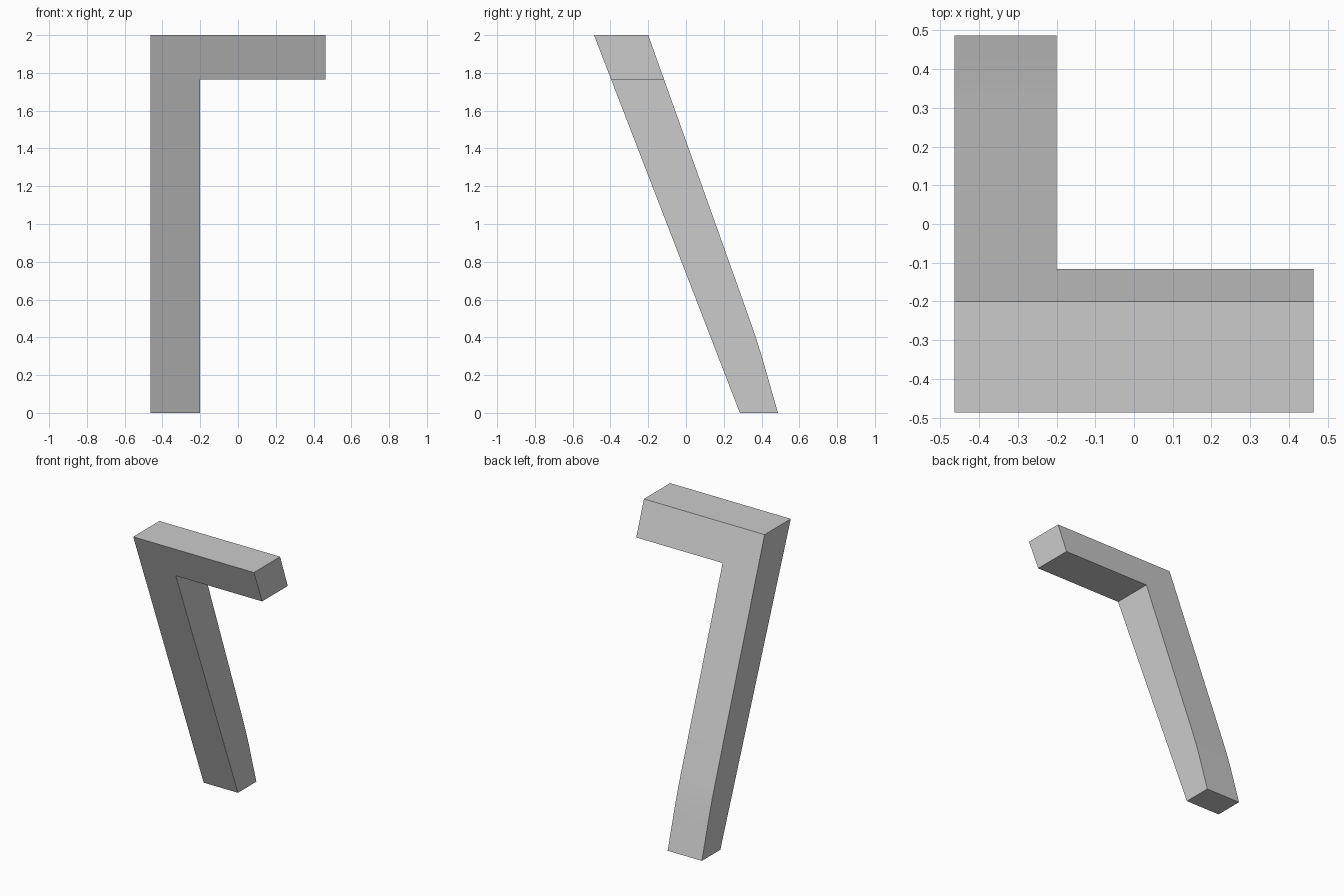
import bpy, bmesh, math

cube = bpy.data.objects.get("Cube")
if cube:
    bpy.data.objects.remove(cube, do_unlink=True)

LEFT_END, POST_EDGE, ARM_END = -0.463, -0.2, 0.463
FRONT_FOOT, FRONT_LEAN = 0.285, 0.386

# Leaning side outline as rows: height, back y (the front is a straight line)
ROWS = [(0, 0.487), (0.28, 0.407), (0.39, 0.373),
        (0.5, 0.335), (1.765, -0.116), (2, -0.2)]

grey = bpy.data.materials.new("plain grey")
grey.use_nodes = True
color = (0.6, 0.6, 0.6, 1)
grey.diffuse_color = color
grey.node_tree.nodes["Principled BSDF"].inputs["Base Color"].default_value = color

bm = bmesh.new()

# Post: four-sided rings stacked along the leaning outline
rings = []
for z, back in ROWS:
    front = FRONT_FOOT - FRONT_LEAN * z
    corners = [(LEFT_END, front), (POST_EDGE, front), (POST_EDGE, back), (LEFT_END, back)]
    rings.append([bm.verts.new((x, y, z)) for x, y in corners])
bm.faces.new(rings[0][::-1])
bm.faces.new(rings[-1])
for low, high in zip(rings, rings[1:]):
    for i in range(4):
        j = (i + 1) % 4
        # The top inner side stays open where the arm joins
        if not (i == 1 and high is rings[-1]):
            bm.faces.new((low[i], low[j], high[j], high[i]))

# Arm: bridge from the opening to a copy of its outline at the far end
root = [rings[-2][1], rings[-2][2], rings[-1][2], rings[-1][1]]
tip = [bm.verts.new((ARM_END, v.co.y, v.co.z)) for v in root]
bm.faces.new(tip)
for i in range(4):
    j = (i + 1) % 4
    bm.faces.new((root[i], root[j], tip[j], tip[i]))

# Merge the flush panels of post and arm
bmesh.ops.recalc_face_normals(bm, faces=bm.faces)
bm.normal_update()
seams = [e for e in bm.edges if e.calc_face_angle() < 0.003]
bmesh.ops.dissolve_edges(bm, edges=seams, use_verts=False)
bm.normal_update()

mesh = bpy.data.meshes.new("angled_bracket")
bm.to_mesh(mesh)
bm.free()
mesh.materials.append(grey)
bracket = bpy.data.objects.new("angled_bracket", mesh)
bpy.context.collection.objects.link(bracket)

# Soften the gentle bend at the foot, keep the corners crisp
bpy.context.view_layer.objects.active = bracket
bracket.select_set(True)
bpy.ops.object.shade_smooth_by_angle(angle=math.radians(30))
